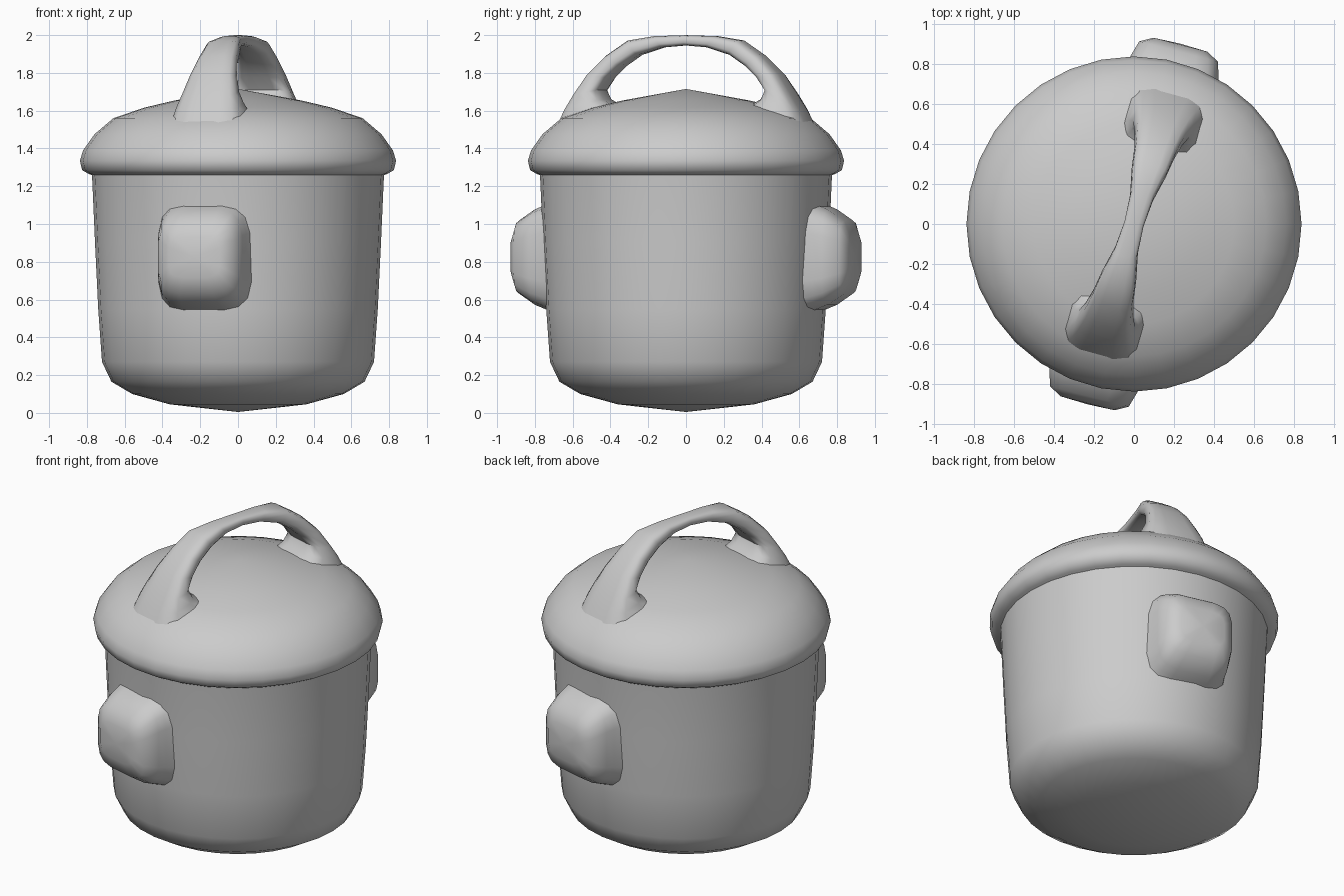
import bpy
from math import sin, cos, pi, radians, copysign

if "Cube" in bpy.data.objects:
    bpy.data.objects.remove(bpy.data.objects["Cube"])

TURN = radians(16)   # handle and lugs are turned a little off the y axis
SIDES = 32


def make(name, rings, cap_start=False, cap_end=False):
    """Skin a list of rings (equal counts, or a single point for a pole)."""
    verts, faces, idx = [], [], []
    for ring in rings:
        idx.append(list(range(len(verts), len(verts) + len(ring))))
        verts += ring
    for a, b in zip(idx, idx[1:]):
        n = max(len(a), len(b))
        for i in range(n):
            j = (i + 1) % n
            if len(a) == 1:
                faces.append((a[0], b[j], b[i]))
            elif len(b) == 1:
                faces.append((a[i], a[j], b[0]))
            else:
                faces.append((a[i], a[j], b[j], b[i]))
    if cap_start:
        faces.append(idx[0][::-1])
    if cap_end:
        faces.append(idx[-1])
    mesh = bpy.data.meshes.new(name)
    mesh.from_pydata(verts, [], faces)
    obj = bpy.data.objects.new(name, mesh)
    bpy.context.collection.objects.link(obj)
    bpy.context.view_layer.objects.active = obj
    obj.select_set(True)
    bpy.ops.object.mode_set(mode='EDIT')
    bpy.ops.mesh.select_all(action='SELECT')
    bpy.ops.mesh.normals_make_consistent(inside=False)
    bpy.ops.object.mode_set(mode='OBJECT')
    bpy.ops.object.shade_smooth_by_angle(angle=radians(60))
    obj.select_set(False)
    return obj


def lathe(name, profile):
    rings = []
    for r, z in profile:
        n = SIDES if r else 1
        rings.append([(r * cos(2 * pi * i / n), r * sin(2 * pi * i / n), z) for i in range(n)])
    return make(name, rings)


def rounded(n, power):
    """Unit superellipse outline."""
    pts = []
    for i in range(n):
        a = 2 * pi * (i + 0.5) / n
        pts.append(tuple(copysign(abs(c) ** power, c) for c in (cos(a), sin(a))))
    return pts


def turned(s, t, z, angle=TURN):
    """s runs along the turned handle axis, t across it."""
    return (s * sin(angle) + t * cos(angle), s * cos(angle) - t * sin(angle), z)


# pot body and overhanging domed lid
lathe("pot_body", [(0, 0.005), (0.36, 0.045), (0.56, 0.10), (0.67, 0.165), (0.72, 0.27),
                   (0.74, 0.55), (0.757, 0.9), (0.772, 1.24), (0.775, 1.27)])
lathe("lid", [(0.765, 1.255), (0.79, 1.265), (0.825, 1.285), (0.837, 1.335), (0.82, 1.39),
              (0.76, 1.475), (0.66, 1.56), (0.50, 1.615), (0.34, 1.653), (0, 1.715)])

# arched lid handle: outer s, outer z, inner s, inner z, half width
half = [(0.17, 1.995, 0.12, 1.935, 0.06), (0.31, 1.972, 0.25, 1.895, 0.09),
        (0.43, 1.89, 0.34, 1.835, 0.105), (0.53, 1.79, 0.405, 1.775, 0.125),
        (0.60, 1.68, 0.455, 1.71, 0.15), (0.65, 1.60, 0.43, 1.66, 0.175),
        (0.70, 1.50, 0.36, 1.62, 0.20)]
sections = ([(-a, b, -c, d, w) for a, b, c, d, w in reversed(half)]
            + [(0, 2.0, 0, 1.945, 0.05)] + half)
rings = []
for so, zo, si, zi, w in sections:
    rings.append([turned((so + si) / 2 + v * (so - si) / 2, u * w, (zo + zi) / 2 + v * (zo - zi) / 2)
                  for u, v in rounded(12, 0.6)])
make("lid_handle", rings, True, True)

# rounded side lugs: distance out, half width, half height
for name, side in (("front_lug", -1), ("back_lug", 1)):
    rings = []
    for s, w, h in ((0.66, 0.27, 0.31), (0.75, 0.24, 0.275), (0.80, 0.232, 0.255),
                    (0.89, 0.205, 0.195), (0.925, 0.14, 0.11)):
        rings.append([turned(side * s, side * -u * w, 0.825 + v * h, radians(14.5))
                      for u, v in rounded(16, 0.5)])
    rings.append([turned(side * 0.93, 0, 0.825, radians(14.5))])
    make(name, rings, True)
